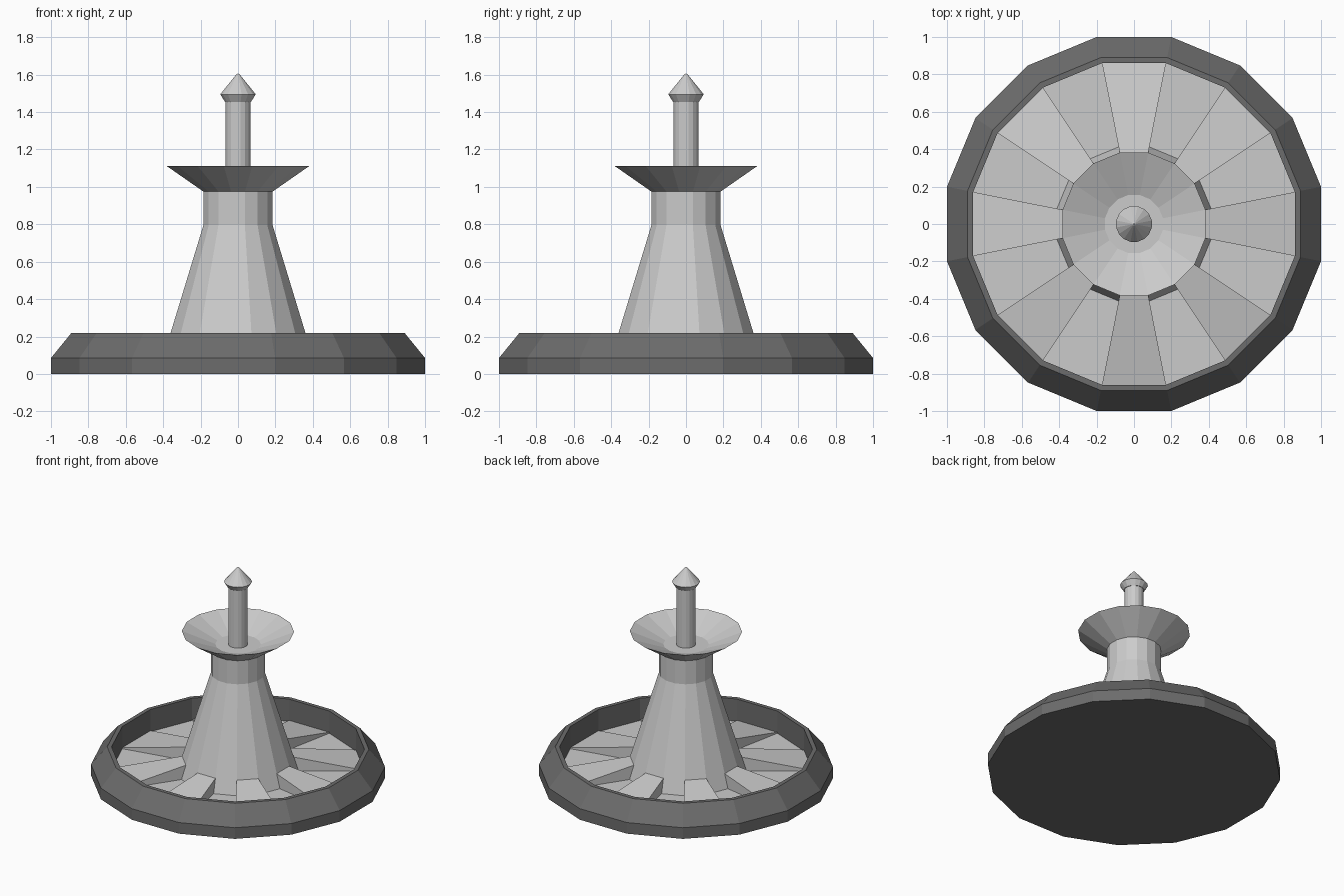
import bpy, bmesh
from math import cos, sin, pi

if "Cube" in bpy.data.objects:
    bpy.data.objects.remove(bpy.data.objects["Cube"])

SIDES = 16
STEP = 2 * pi / SIDES


def corner(apothem, z, i):
    """Corner i of a 16-sided ring, given its flat-to-centre distance."""
    r = apothem / cos(STEP / 2)
    a = (i + 0.5) * STEP
    return (r * cos(a), r * sin(a), z)


def finish(name, bm, mat=None):
    bmesh.ops.recalc_face_normals(bm, faces=bm.faces)
    me = bpy.data.meshes.new(name)
    bm.to_mesh(me)
    bm.free()
    ob = bpy.data.objects.new(name, me)
    if mat:
        me.materials.append(mat)
    bpy.context.collection.objects.link(ob)
    return ob


def lathe(name, profile, mat=None, cap_start=False, cap_end=False):
    """Turn a (radius, z) profile into a flat-faced 16-sided solid."""
    bm = bmesh.new()
    rings = [[bm.verts.new(corner(r, z, i)) for i in range(SIDES)]
             for r, z in profile]
    for a, b in zip(rings, rings[1:]):
        for i in range(SIDES):
            j = (i + 1) % SIDES
            bm.faces.new((a[i], a[j], b[j], b[i]))
    if cap_start:
        bm.faces.new(rings[0])
    if cap_end:
        bm.faces.new(rings[-1])
    return finish(name, bm, mat)


dark = bpy.data.materials.new("dark_grey")
dark.diffuse_color = (0.15, 0.15, 0.15, 1)
dark.use_nodes = True
dark.node_tree.nodes["Principled BSDF"].inputs["Base Color"].default_value = dark.diffuse_color

# Dark outer bowl with bevelled shoulder and thin flat rim
lathe("bowl", [(1.0, 0), (1.0, 0.085), (0.89, 0.22), (0.86, 0.22), (0.86, 0.05)],
      dark, cap_start=True)

# Flat pocket floor
lathe("pocket_floor", [(0.86, 0.05), (0.405, 0.05)])

# Eight raised wedges sloping down outwards, in every second sector
bm = bmesh.new()
section = [(0.375, 0.155), (0.86, 0.058), (0.86, 0.05), (0.405, 0.05)]
for k in range(0, SIDES, 2):
    left = [bm.verts.new(corner(r, z, k)) for r, z in section]
    right = [bm.verts.new(corner(r, z, k - 1)) for r, z in section]
    bm.faces.new(left)
    bm.faces.new(right)
    bm.faces.new((left[0], left[1], right[1], right[0]))
    bm.faces.new((left[1], left[2], right[2], right[1]))
finish("raised_wedges", bm)

# Tapered hub, neck and flared dish
lathe("hub_and_dish", [(0.412, 0.05), (0.185, 0.795), (0.185, 0.975),
                       (0.382, 1.112), (0.155, 1.015), (0.06, 1.015)])

# Spindle with pointed knob
lathe("spindle", [(0.066, 1.01), (0.066, 1.455)])
lathe("knob", [(0.06, 1.455), (0.07, 1.455), (0.095, 1.495), (0.01, 1.6), (0.002, 1.606)],
      cap_end=True)
